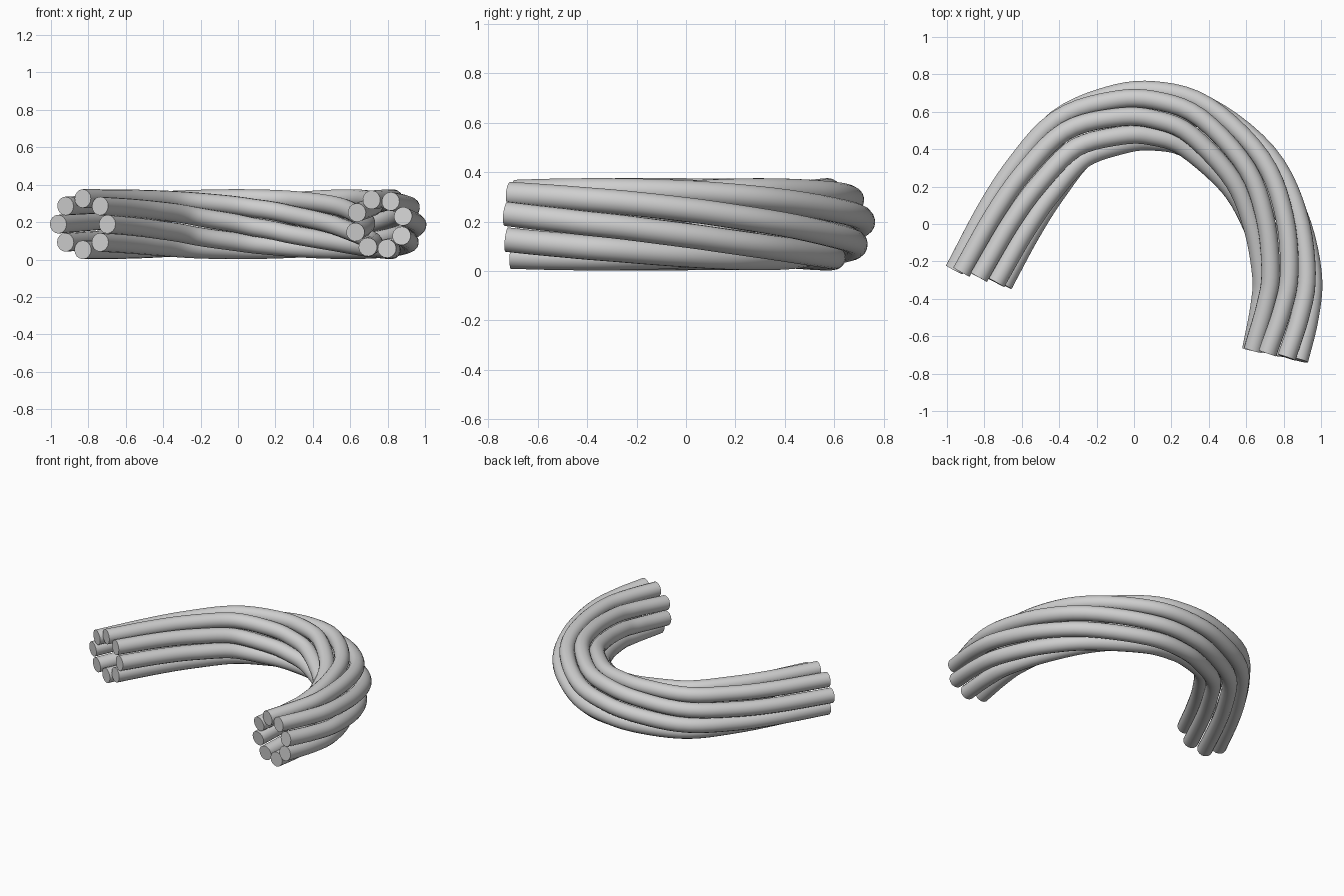
import bpy
from math import sin, cos, radians
from mathutils import Vector

cube = bpy.data.objects.get("Cube")
if cube:
    bpy.data.objects.remove(cube, do_unlink=True)

STRANDS = 8
RING = 0.137        # distance of each strand from the rope's centre
THICK = 0.05        # strand radius
HEIGHT = 0.189      # height of the rope's centre
STEPS = 5

# Centre line of the bent rope: x, y, twist in degrees
PATH = [Vector(p) for p in (
    (-0.83, -0.285, 0), (-0.67, 0.015, 6), (-0.525, 0.24, 13), (-0.34, 0.455, 24),
    (-0.1, 0.555, 39), (0.1, 0.578, 52), (0.33, 0.52, 67), (0.61, 0.29, 91),
    (0.755, 0.02, 112), (0.818, -0.27, 130), (0.805, -0.47, 141), (0.755, -0.70, 153))]


def smooth_path(points):
    """Catmull-Rom samples as (point, tangent) pairs."""
    pts = [2 * points[0] - points[1]] + points + [2 * points[-1] - points[-2]]
    out = []
    for i in range(len(points) - 1):
        a, b, c, d = pts[i:i + 4]
        last = i == len(points) - 2
        for k in range(STEPS + last):
            t = k / STEPS
            p1, p2, p3 = c - a, 2 * a - 5 * b + 4 * c - d, 3 * b - a - 3 * c + d
            out.append(((2 * b + p1 * t + p2 * t**2 + p3 * t**3) / 2,
                        (p1 + 2 * p2 * t + 3 * p3 * t**2) / 2))
    return out


grey = bpy.data.materials.new("light_grey")
grey.use_nodes = True
colour = (0.62, 0.62, 0.62, 1)
grey.diffuse_color = colour
grey.node_tree.nodes["Principled BSDF"].inputs["Base Color"].default_value = colour

samples = smooth_path(PATH)


def strand_point(index, start_angle):
    centre, tangent = samples[index]
    along = Vector((tangent.x, tangent.y, 0)).normalized()
    outward = Vector((-along.y, along.x, 0))
    # the first end is cut slightly askew
    skew = max(0, 1 - index / (2 * STEPS))
    outward = (outward - along * 0.2 * skew).normalized()
    angle = start_angle + radians(centre.z)
    base = Vector((centre.x, centre.y, HEIGHT))
    return base + RING * (outward * cos(angle) + Vector((0, 0, sin(angle))))


# Twisted strands, each a round tube with flat ends
for n in range(STRANDS):
    curve = bpy.data.curves.new(f"strand_{n + 1}", "CURVE")
    curve.dimensions = "3D"
    curve.bevel_depth = THICK
    curve.bevel_resolution = 6
    curve.use_fill_caps = True
    spline = curve.splines.new("POLY")
    spline.points.add(len(samples) - 1)
    for i, point in enumerate(spline.points):
        point.co = (*strand_point(i, radians(360 / STRANDS * n)), 1)
    curve.materials.append(grey)
    strand = bpy.data.objects.new(f"strand_{n + 1}", curve)
    bpy.context.collection.objects.link(strand)
    bpy.ops.object.select_all(action="DESELECT")
    strand.select_set(True)
    bpy.context.view_layer.objects.active = strand
    bpy.ops.object.convert(target="MESH")
    bpy.ops.object.shade_smooth_by_angle(angle=radians(40))
